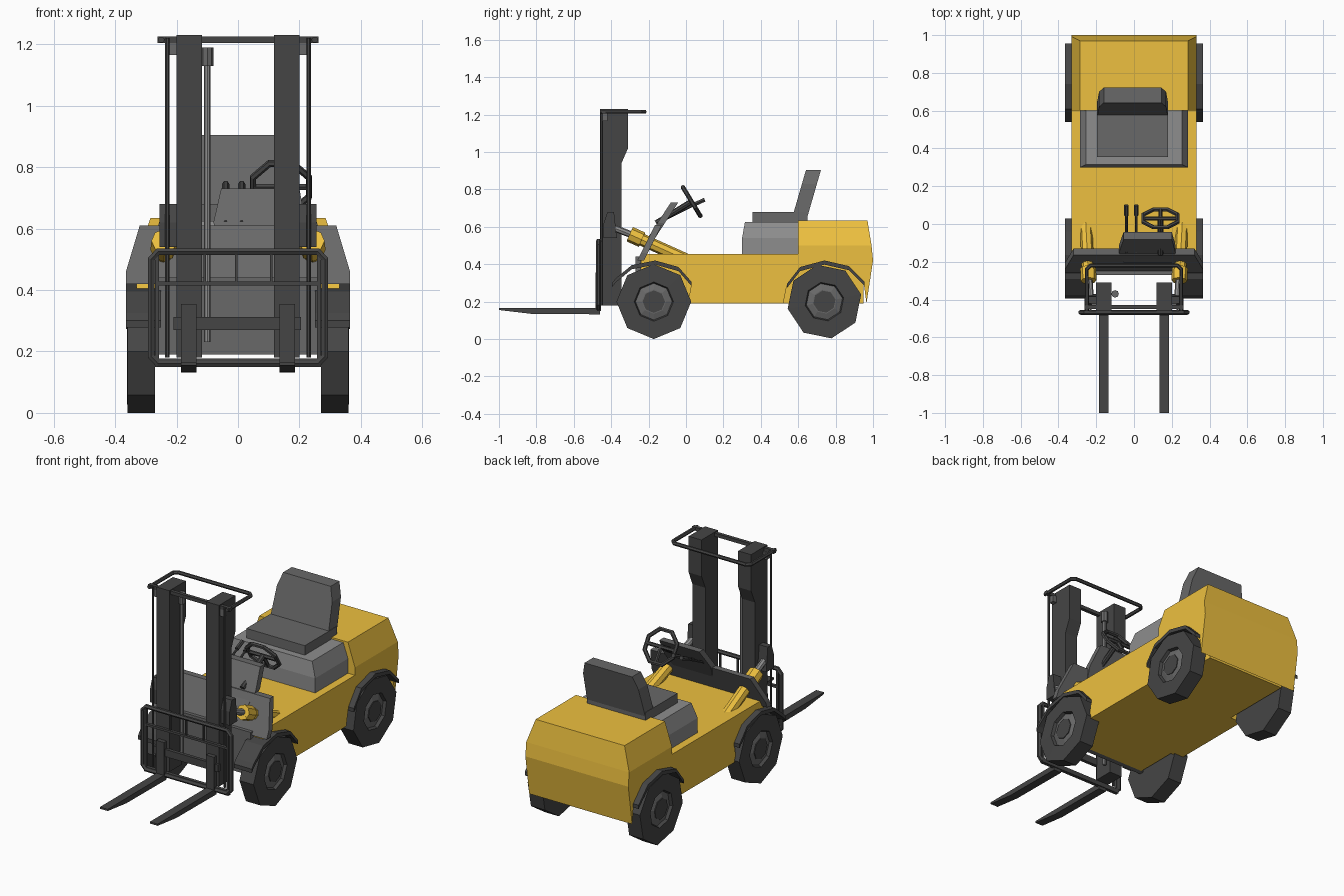
import bpy, bmesh
from math import sin, cos, pi, radians
from mathutils import Vector


def material(name, col):
    m = bpy.data.materials.new(name)
    m.diffuse_color = (*col, 1)
    return m


YELLOW = material("yellow_paint", (0.85, 0.53, 0.05))
DARK = material("dark_steel", (0.06, 0.06, 0.06))
GREY = material("mid_grey", (0.14, 0.14, 0.14))
SILVER = material("light_grey", (0.27, 0.27, 0.27))


def finish(name, bm, mat):
    bmesh.ops.recalc_face_normals(bm, faces=bm.faces)
    me = bpy.data.meshes.new(name)
    bm.to_mesh(me)
    bm.free()
    me.materials.append(mat)
    ob = bpy.data.objects.new(name, me)
    bpy.context.collection.objects.link(ob)
    return ob


def loft(name, rings, mat, cap=True):
    """Join equal-length point rings with quads and cap the ends."""
    bm = bmesh.new()
    vs = [[bm.verts.new(p) for p in r] for r in rings]
    n = len(vs[0])
    for a, b in zip(vs, vs[1:]):
        for i in range(n):
            bm.faces.new((a[i], a[(i + 1) % n], b[(i + 1) % n], b[i]))
    if cap:
        bm.faces.new(vs[0])
        bm.faces.new(vs[-1])
    return finish(name, bm, mat)


def side_prism(name, yz, x0, x1, mat):
    return loft(name, [[(x, y, z) for y, z in yz] for x in (x0, x1)], mat)


def leaning_plate(name, xz, y0, z0, slope, thick, mat):
    """Front outline, leaning back with height."""
    return loft(name, [[(x, y0 + t + (z - z0) * slope, z) for x, z in xz] for t in (0, thick)], mat)


def box(name, x0, x1, y0, y1, z0, z1, mat):
    return side_prism(name, [(y0, z0), (y1, z0), (y1, z1), (y0, z1)], x0, x1, mat)


def rod(name, a, b, r, mat, n=8):
    a, b = Vector(a), Vector(b)
    q = (b - a).to_track_quat('Z', 'Y')
    off = [q @ Vector((r * cos(2 * pi * i / n), r * sin(2 * pi * i / n), 0)) for i in range(n)]
    return loft(name, [[p + o for o in off] for p in (a, b)], mat)


def tube(name, pts, r, mat, closed=False):
    cu = bpy.data.curves.new(name, 'CURVE')
    cu.dimensions = '3D'
    cu.bevel_depth, cu.bevel_resolution, cu.use_fill_caps = r, 1, True
    sp = cu.splines.new('POLY')
    sp.points.add(len(pts) - 1)
    for p, c in zip(sp.points, pts):
        p.co = (*c, 1)
    sp.use_cyclic_u = closed
    cu.materials.append(mat)
    ob = bpy.data.objects.new(name, cu)
    bpy.context.collection.objects.link(ob)
    bpy.ops.object.select_all(action='DESELECT')
    ob.select_set(True)
    bpy.context.view_layer.objects.active = ob
    bpy.ops.object.convert(target='MESH')
    for p in bpy.context.object.data.polygons:
        p.use_smooth = False


def lathe(name, xr, side, y, z, phase, mat, n=8):
    rings = [[(side * x, y + r * sin(phase + 2 * pi * i / n), z - r * cos(phase + 2 * pi * i / n))
              for i in range(n)] for x, r in xr]
    return loft(name, rings, mat)


# Body with wheel arches, plus the narrower core between the wheels
rear_arch = [(0.95, 0.30), (0.87, 0.385), (0.74, 0.415), (0.61, 0.38), (0.54, 0.29)]
front_arch = [(0.03, 0.30), (-0.04, 0.375), (-0.165, 0.41), (-0.24, 0.40)]
side_prism("body", [(-0.23, 0.455), (0.6, 0.455), (0.6, 0.5), (0.992, 0.5), (1.0, 0.42), (0.965, 0.19)]
           + rear_arch + [(0.52, 0.19), (0.01, 0.19)] + front_arch, -0.33, 0.33, YELLOW)
box("body_core", -0.255, 0.255, -0.24, 0.95, 0.19, 0.45, YELLOW)
box("front_plate", -0.27, 0.27, -0.27, -0.24, 0.19, 0.44, GREY)
loft("counterweight_top", [
    [(-0.33, 0.6, 0.5), (0.33, 0.6, 0.5), (0.33, 0.992, 0.5), (-0.33, 0.992, 0.5)],
    [(-0.285, 0.6, 0.635), (0.285, 0.6, 0.635), (0.285, 0.97, 0.635), (-0.285, 0.97, 0.635)]], YELLOW)

# Seat base, cushion and backrest
loft("seat_base", [
    [(-0.285, 0.3, 0.45), (0.285, 0.3, 0.45), (0.285, 0.61, 0.45), (-0.285, 0.61, 0.45)],
    [(-0.285, 0.3, 0.54), (0.285, 0.3, 0.54), (0.285, 0.61, 0.54), (-0.285, 0.61, 0.54)],
    [(-0.255, 0.315, 0.625), (0.255, 0.315, 0.625), (0.255, 0.61, 0.625), (-0.255, 0.61, 0.625)]], SILVER)
box("seat_cushion", -0.195, 0.18, 0.355, 0.65, 0.62, 0.68, GREY)
leaning_plate("seat_back", [(-0.195, 0.64), (-0.185, 0.83), (-0.16, 0.905), (0.145, 0.905),
                            (0.17, 0.83), (0.18, 0.64)], 0.565, 0.64, 0.29, 0.08, GREY)

# Leaning bulkhead and dashboard
leaning_plate("bulkhead", [(-0.365, 0.42), (-0.365, 0.46), (-0.32, 0.61), (0.32, 0.61),
                           (0.365, 0.46), (0.365, 0.42)], -0.26, 0.42, 0.5, 0.035, GREY)
leaning_plate("dashboard", [(-0.055, 0.54), (-0.08, 0.62), (-0.055, 0.73), (0.2, 0.73),
                            (0.22, 0.62), (0.2, 0.54)], -0.205, 0.54, 0.65, 0.04, GREY)

# Steering wheel, column and levers
hub = Vector((0.14, 0.03, 0.735))
u, v = Vector((1, 0, 0)), Vector((0, 0.52, -0.854))
rim = [hub + 0.098 * (u * cos(a) + v * sin(a)) for a in [(i + 0.5) * pi / 4 for i in range(8)]]
tube("steering_rim", rim, 0.012, DARK, True)
for a in (0, pi, pi / 2):
    rod("steering_spoke", hub, hub + 0.095 * (u * cos(a) + v * sin(a)), 0.011, DARK, 6)
rod("steering_column", (0.14, -0.16, 0.62), hub, 0.015, DARK)
for x in (-0.04, 0.012):
    rod("lever", (x, -0.15, 0.62), (x, 0.06, 0.725), 0.007, DARK, 6)
    rod("lever_knob", (x, 0.045, 0.72), (x, 0.1, 0.745), 0.012, DARK, 6)

# Parts repeated on both sides
for s in (-1, 1):
    for tag, y, ph in (("front", -0.172, 0), ("rear", 0.74, radians(11))):
        lathe(tag + "_tire", [(0.27, 0.2), (0.36, 0.2), (0.362, 0.105), (0.335, 0.095)], s, y, 0.2, ph, DARK)
        lathe(tag + "_rim", [(0.30, 0.098), (0.345, 0.098), (0.356, 0.065)], s, y, 0.2, ph, GREY)
        lathe(tag + "_hub", [(0.30, 0.06), (0.36, 0.06)], s, y, 0.2, ph, DARK)
    # Fenders follow the arches
    for tag, arc in (("front", [(-0.395, 0.30), (-0.375, 0.325), (-0.29, 0.395), (-0.165, 0.42),
                                (-0.04, 0.385), (0.03, 0.305)]),
                     ("rear", [(0.54, 0.295), (0.61, 0.385), (0.74, 0.42), (0.87, 0.39), (0.955, 0.305)])):
        side_prism(tag + "_fender", arc + [(y, z - 0.022) for y, z in arc[::-1]], s * 0.25, s * 0.365, DARK)
    # Mast upright with its wider top, side rod and tilt bracket
    side_prism("mast_upright", [(-0.46, 0.18), (-0.46, 1.23), (-0.31, 1.23), (-0.31, 1.02),
                                (-0.345, 0.94), (-0.345, 0.18)], s * 0.118, s * 0.2, DARK)
    rod("mast_side_rod", (s * 0.23, -0.45, 0.18), (s * 0.23, -0.45, 1.22), 0.007, DARK, 6)
    box("mast_rod_block", s * 0.2, s * 0.225, -0.45, -0.42, 1.165, 1.205, GREY)
    side_prism("tilt_bracket", [(-0.44, 0.54), (-0.44, 0.62), (-0.42, 0.68), (-0.385, 0.68),
                                (-0.37, 0.54)], s * 0.2, s * 0.255, DARK)
    # Tilt cylinder
    rod("tilt_rod", (s * 0.23, -0.40, 0.60), (s * 0.24, -0.26, 0.545), 0.018, SILVER)
    rod("tilt_cylinder", (s * 0.24, -0.30, 0.56), (s * 0.255, 0.0, 0.425), 0.033, YELLOW)
    rod("tilt_collar", (s * 0.24, -0.30, 0.56), (s * 0.243, -0.235, 0.531), 0.042, YELLOW)
    # Forks
    side_prism("fork", [(-0.46, 0.355), (-0.485, 0.355), (-0.485, 0.165), (-1.0, 0.165), (-1.0, 0.155),
                        (-0.83, 0.135), (-0.46, 0.132)], s * 0.135, s * 0.185, DARK)
    # Inner frame posts
    box("carriage_post", s * 0.258, s * 0.27, -0.475, -0.455, 0.17, 0.52, DARK)

# Mast top guard and lift piston
tube("mast_guard", [(-0.25, -0.46, 1.215), (-0.25, -0.24, 1.215), (-0.23, -0.22, 1.215),
                    (0.23, -0.22, 1.215), (0.25, -0.24, 1.215), (0.25, -0.46, 1.215)], 0.011, DARK)
box("mast_guard_bar", -0.262, 0.262, -0.45, -0.43, 1.205, 1.225, DARK)
rod("lift_piston", (-0.1, -0.37, 0.23), (-0.1, -0.37, 1.15), 0.01, SILVER)
rod("lift_piston_cap", (-0.1, -0.37, 1.13), (-0.1, -0.37, 1.19), 0.02, GREY)

# Carriage frame with rails and slats
tube("carriage_frame", [(-0.26, -0.468, 0.525), (0.26, -0.468, 0.525), (0.283, -0.468, 0.50),
                        (0.283, -0.468, 0.185), (0.26, -0.468, 0.16), (-0.26, -0.468, 0.16),
                        (-0.283, -0.468, 0.185), (-0.283, -0.468, 0.50)], 0.013, DARK, True)
box("carriage_upper_rail", -0.27, 0.27, -0.475, -0.458, 0.415, 0.428, DARK)
box("carriage_lower_rail", -0.21, 0.205, -0.475, -0.455, 0.27, 0.312, DARK)
box("carriage_bottom_rail", -0.27, 0.27, -0.475, -0.455, 0.15, 0.177, DARK)
for x in (-0.108, -0.005, 0.108):
    box("carriage_slat", x - 0.004, x + 0.004, -0.474, -0.462, 0.42, 0.52, DARK)
